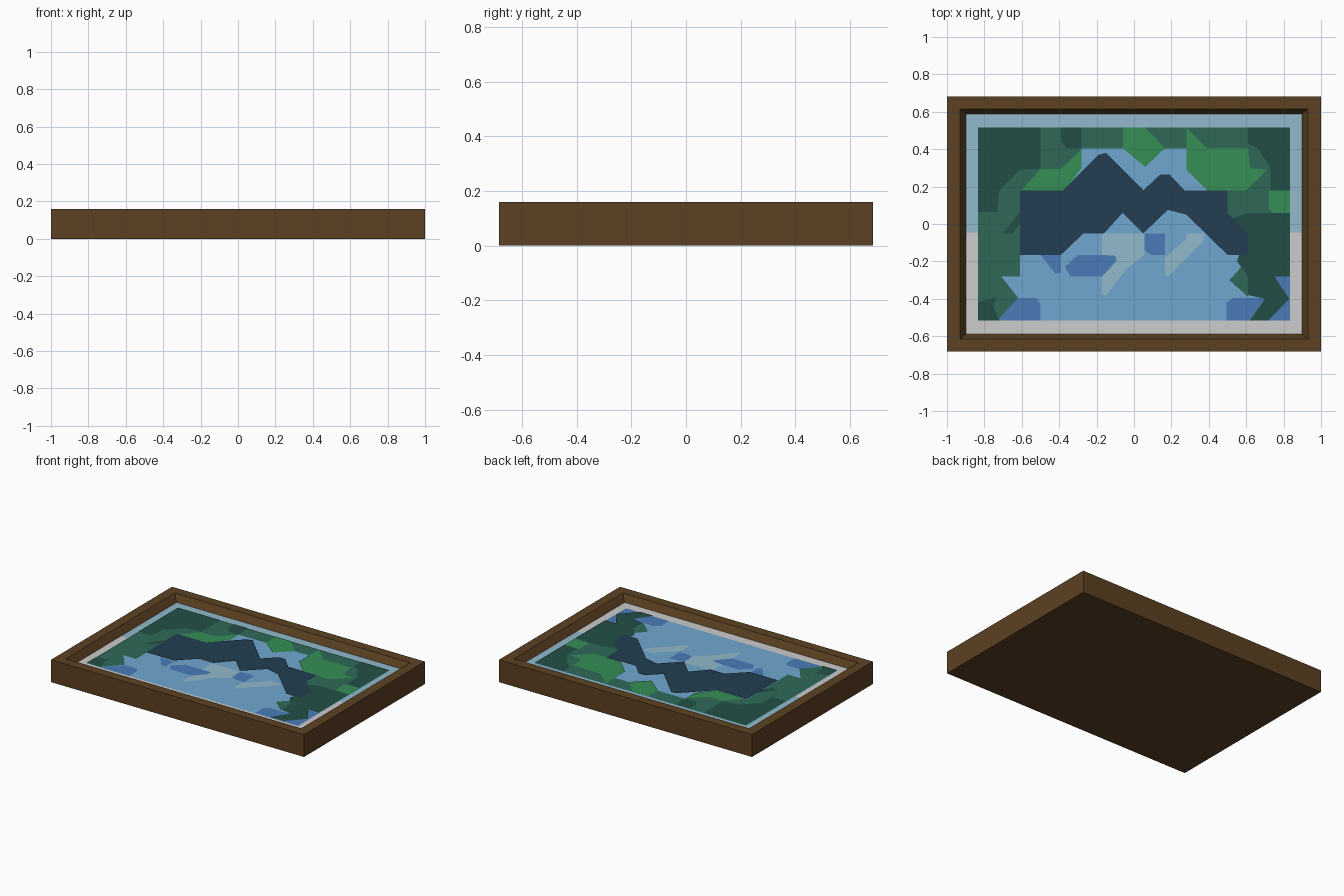
import bpy, bmesh


def material(name, rgb):
    # sRGB 0-255 to linear diffuse colour
    m = bpy.data.materials.new(name)
    lin = [((c / 255 + 0.055) / 1.055) ** 2.4 for c in rgb]
    m.diffuse_color = (*lin, 1)
    return m


WOOD = material("brown_wood", (92, 65, 34))
PALE = material("pale_blue", (146, 185, 204))
GREY = material("light_grey", (204, 204, 204))
SKY = material("sky_blue", (112, 167, 207))
BLUE = material("mid_blue", (74, 124, 184))
NAVY = material("navy", (35, 63, 82))
DARK = material("dark_green", (34, 79, 70))
MID = material("mid_green", (46, 105, 87))
BRIGHT = material("bright_green", (54, 142, 86))


def make_object(name, bm, mat):
    me = bpy.data.meshes.new(name)
    bm.to_mesh(me)
    bm.free()
    me.materials.append(mat)
    ob = bpy.data.objects.new(name, me)
    bpy.context.collection.objects.link(ob)
    return ob


def patches(name, mat, z, *shapes):
    # flat colour patches facing up at height z
    bm = bmesh.new()
    for pts in shapes:
        f = bm.faces.new([bm.verts.new((x, y, z)) for x, y in pts])
        f.normal_update()
        if f.normal.z < 0:
            f.normal_flip()
    bmesh.ops.triangulate(bm, faces=bm.faces[:])
    return make_object(name, bm, mat)


def rect(x0, y0, x1, y1):
    return [(x0, y0), (x1, y0), (x1, y1), (x0, y1)]


# Frame: closed tray with mitred rim and sloping inner lip
bm = bmesh.new()
rings = []
for x, y, z in [(1, .683, 0), (1, .683, .16), (.93, .615, .16), (.897, .588, .11)]:
    rings.append([bm.verts.new((px, py, z)) for px, py in rect(-x, -y, x, y)])
for a, b in zip(rings, rings[1:]):
    for i in range(4):
        j = (i + 1) % 4
        bm.faces.new((a[i], a[j], b[j], b[i]))
bm.faces.new(rings[0][::-1])
bm.faces.new(rings[-1])
bmesh.ops.recalc_face_normals(bm, faces=bm.faces[:])
make_object("frame", bm, WOOD)

# Two-tone mat around the picture
patches("mat_upper", PALE, .1115, rect(-.897, -.045, .897, .588))
patches("mat_lower", GREY, .1115, rect(-.897, -.588, .897, -.045))

# Painted landscape, layered back to front
Z, STEP = .113, .0012
patches("sky_and_water", SKY, Z, rect(-.835, -.515, .835, .515))
patches("water_shadows", BLUE, Z + STEP,
        [(-.5, -.165), (-.39, -.165), (-.39, -.26), (-.42, -.265)],
        [(-.37, -.23), (-.3, -.165), (-.09, -.165), (-.1, -.2), (-.17, -.28), (-.34, -.28)],
        [(.055, -.05), (.165, -.05), (.165, -.165), (.09, -.165), (.055, -.14)],
        [(-.73, -.515), (-.62, -.395), (-.52, -.395), (-.5, -.43), (-.5, -.515)],
        [(.495, -.515), (.495, -.42), (.53, -.395), (.72, -.395), (.72, -.515)],
        rect(.72, -.515, .835, -.28))
patches("water_highlights", PALE, Z + 2 * STEP,
        [(-.17, -.05), (.055, -.05), (.055, -.165), (-.04, -.24), (-.15, -.385),
         (-.17, -.375), (-.17, -.28), (-.09, -.2), (-.1, -.17), (-.17, -.165)],
        [(.28, -.05), (.38, -.05), (.37, -.09), (.18, -.28), (.165, -.27),
         (.165, -.18), (.28, -.08)])
patches("foliage", MID, Z + 3 * STEP,
        [(-.835, .515), (-.06, .515), (-.06, .405), (-.28, .405), (-.28, .3), (-.5, .18),
         (-.61, .18), (-.61, -.28), (-.71, -.28), (-.62, -.395), (-.73, -.515), (-.835, -.515)],
        [(.06, .515), (.835, .515), (.835, -.28), (.61, -.28), (.61, -.39), (.51, -.3),
         (.6, -.2), (.5, 0), (.5, .18), (.39, .18), (.28, .405), (.165, .405)])
patches("bright_leaves", BRIGHT, Z + 4 * STEP,
        [(-.6, .18), (-.5, .295), (-.39, .295), (-.28, .4), (-.28, .3), (-.37, .18)],
        [(-.06, .515), (.06, .515), (.165, .405), (.06, .305), (-.06, .405)],
        [(.28, .515), (.39, .405), (.61, .405), (.62, .3), (.71, .29), (.6, .18),
         (.39, .18), (.28, .29)],
        [(.72, .18), (.835, .18), (.835, .06), (.74, .06), (.72, .08)])
patches("dark_leaves", DARK, Z + 5 * STEP,
        [(-.835, .515), (-.5, .515), (-.5, .295), (-.61, .29), (-.72, .18), (-.73, .065),
         (-.835, .065)],
        [(-.39, .515), (-.28, .515), (-.28, .405), (-.36, .405), (-.39, .44)],
        [(.61, .515), (.835, .515), (.835, .18), (.73, .18), (.73, .3), (.66, .405), (.61, .43)],
        [(.61, .06), (.835, .06), (.835, -.28), (.75, -.28), (.83, -.4), (.72, -.515),
         (.62, -.515), (.7, -.4), (.61, -.38), (.61, -.28), (.55, -.2), (.6, -.05), (.5, .02)],
        [(-.835, -.42), (-.74, -.39), (-.75, -.45), (-.72, -.515), (-.835, -.515)],
        [(-.7, -.05), (-.61, .065), (-.61, 0), (-.65, -.05)])
patches("mountains", NAVY, Z + 6 * STEP,
        [(-.61, .18), (-.38, .18), (-.19, .37), (-.15, .38), (.05, .18), (.14, .265),
         (.19, .265), (.27, .18), (.5, .18), (.5, .06), (.61, -.05), (.61, -.165),
         (.5, -.165), (.28, .05), (.18, .075), (.05, -.05), (-.06, .06), (-.16, -.05),
         (-.27, -.05), (-.39, -.165), (-.61, -.165)])
